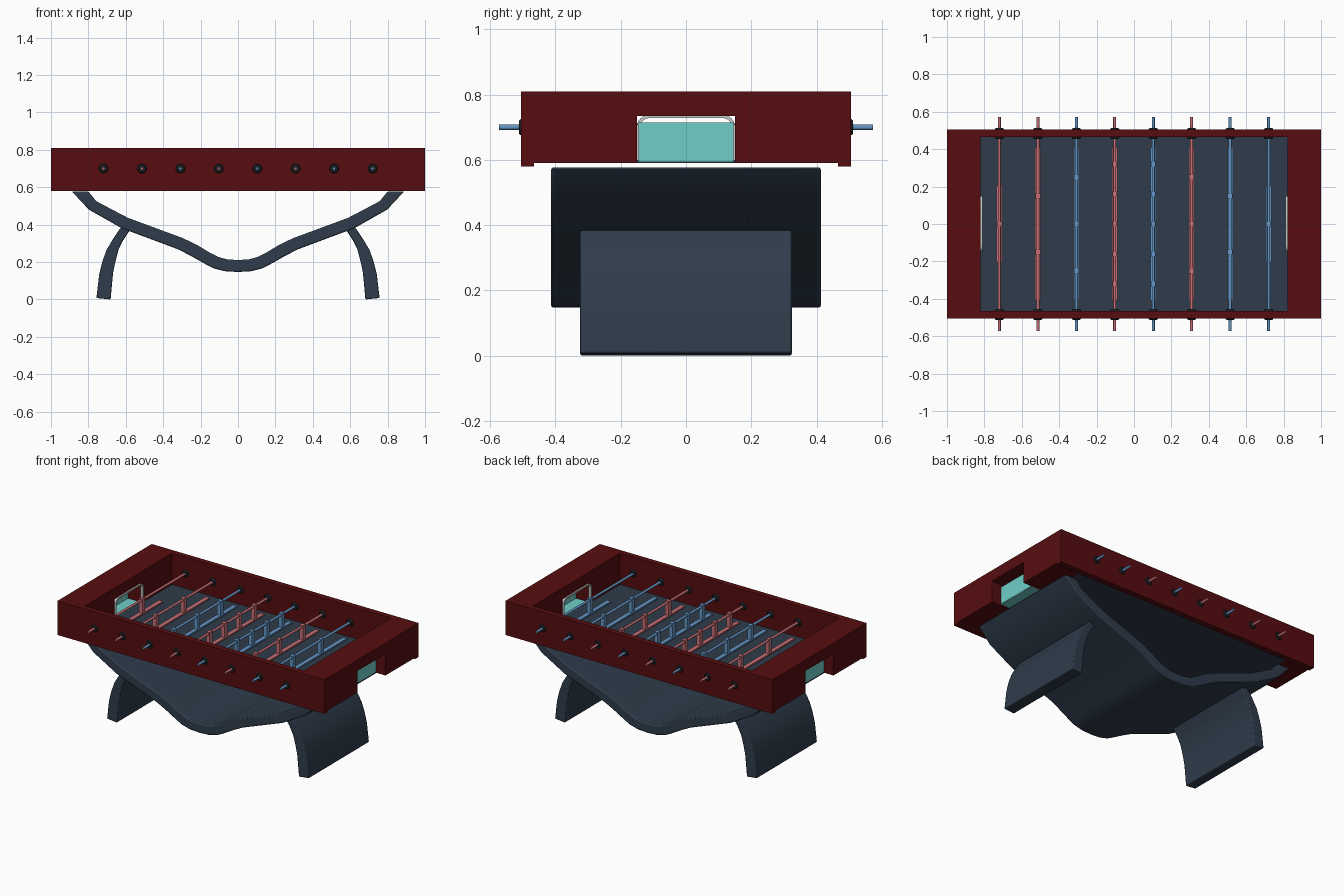
import bpy, bmesh, math
from mathutils import Matrix, Vector

if "Cube" in bpy.data.objects:
    bpy.data.objects.remove(bpy.data.objects["Cube"])


def material(name, rgb):
    m = bpy.data.materials.new(name)
    m.diffuse_color = (*rgb, 1)
    m.use_nodes = True
    m.node_tree.nodes["Principled BSDF"].inputs["Base Color"].default_value = m.diffuse_color
    return m


RED = material("dark red", (0.095, 0.004, 0.005))
SLATE = material("slate", (0.028, 0.045, 0.070))
TEAL = material("teal", (0.16, 0.62, 0.58))
PINK = material("pink", (0.58, 0.16, 0.18))
BLUE = material("blue", (0.13, 0.31, 0.58))
GREY = material("light grey", (0.60, 0.60, 0.58))
BLACK = material("near black", (0.012, 0.015, 0.019))


def finish(name, bm, mat, bevel=0, smooth=False):
    bmesh.ops.recalc_face_normals(bm, faces=bm.faces)
    me = bpy.data.meshes.new(name)
    bm.to_mesh(me)
    bm.free()
    ob = bpy.data.objects.new(name, me)
    bpy.context.collection.objects.link(ob)
    me.materials.append(mat)
    if bevel:
        b = ob.modifiers.new("bevel", "BEVEL")
        b.width, b.segments = bevel, 2
        b.limit_method, b.angle_limit = "ANGLE", math.radians(50)
    if smooth:
        bpy.ops.object.select_all(action="DESELECT")
        ob.select_set(True)
        bpy.context.view_layer.objects.active = ob
        bpy.ops.object.shade_smooth_by_angle(angle=math.radians(35))
    return ob


def add_box(bm, lo, hi):
    lo, hi = Vector(lo), Vector(hi)
    bmesh.ops.create_cube(bm, size=1, matrix=Matrix.Translation((lo + hi) / 2)
                          @ Matrix.Diagonal((*(hi - lo), 1)))


def box(name, lo, hi, mat, bevel=0):
    bm = bmesh.new()
    lo, hi = [min(p) for p in zip(lo, hi)], [max(p) for p in zip(lo, hi)]
    add_box(bm, lo, hi)
    return finish(name, bm, mat, bevel)


def add_cyl(bm, x, y0, y1, z, r0, r1, n=16):
    # cylinder running along y
    bmesh.ops.create_cone(bm, cap_ends=True, segments=n, radius1=r0, radius2=r1, depth=y1 - y0,
                          matrix=Matrix.Translation((x, (y0 + y1) / 2, z))
                          @ Matrix.Rotation(-math.pi / 2, 4, "X"))


def ribbon(name, side_a, side_b, axis, c0, c1, mat, bevel=0):
    # closed strip between two matching outlines, extruded along x or y
    bm = bmesh.new()

    def pt(p, c):
        return bm.verts.new((p[0], c, p[1]) if axis == "y" else (c, p[0], p[1]))
    rings = [[pt(a, c0), pt(b, c0), pt(b, c1), pt(a, c1)] for a, b in zip(side_a, side_b)]
    for r, s in zip(rings, rings[1:]):
        for i in range(4):
            j = (i + 1) % 4
            bm.faces.new((r[i], r[j], s[j], s[i]))
    bm.faces.new(rings[0])
    bm.faces.new(rings[-1])
    return finish(name, bm, mat, bevel, True)


def mirrored(half):
    return half + [(-x, z) for x, z in reversed(half[:-1])]


# curved trough base
lower = mirrored([(-.888, .577), (-.797, .48), (-.62, .38), (-.32, .268), (-.25, .232), (-.176, .19),
                  (-.13, .166), (-.07, .151), (0, .147)])
upper = mirrored([(-.80, .577), (-.757, .525), (-.59, .437), (-.295, .328), (-.22, .292), (-.15, .25),
                  (-.105, .227), (-.055, .214), (0, .211)])
ribbon("curved_base", lower, upper, "y", -.413, .413, SLATE, .007)

# bowed legs
outer = [(.606, .402), (.636, .372), (.672, .318), (.704, .263), (.726, .20), (.742, .136), (.757, .008)]
inner = [(.56, .408), (.575, .375), (.612, .32), (.638, .268), (.656, .20), (.668, .142), (.681, 0)]
for s, tag in ((1, "right"), (-1, "left")):
    ribbon("leg_" + tag, [(s * x, z) for x, z in outer], [(s * x, z) for x, z in inner],
           "y", -.324, .324, SLATE, .006)

# playing field
box("field", (-.83, -.466, .59), (.83, .466, .60), SLATE)

# long side rails
for s, tag in ((1, "back"), (-1, "front")):
    box("rail_" + tag, (-1, s * .465, .58), (1, s * .505, .81), RED)


# rounded-top goal outline in the y-z plane
def arch(w, top, r):
    pts = [(-w, .60)]
    for i in range(7):
        a = math.pi - i * math.pi / 12
        pts.append((-w + r + r * math.cos(a), top - r + r * math.sin(a)))
    return pts + [(-y, z) for y, z in reversed(pts)]


# end blocks and goals
for s, tag in ((1, "right"), (-1, "left")):
    for t, half in ((1, "back"), (-1, "front")):
        box(f"end_block_{tag}_{half}", (s * .82, t * .15, .59), (s, t * .465, .81), RED)
    box("goal_lintel_" + tag, (s * .82, -.15, .735), (s, .15, .81), RED)
    ribbon("goal_frame_" + tag, arch(.15, .737, .035), arch(.142, .728, .03),
           "x", s * .81, s * .83, GREY)
    # net panels: back and floor
    box("goal_back_" + tag, (s * .925, -.145, .598), (s * .932, .145, .715), TEAL)
    box("goal_floor_" + tag, (s * .83, -.145, .594), (s * .93, .145, .60), TEAL)

# rods: (x, colour, paddle half length, post positions)
goalie, two, three = [0], [-.15, .15], [-.25, 0, .25]
five = [-.32, -.16, 0, .16, .32]
rows = [(-.72, PINK, .205, goalie), (-.514, PINK, .41, two), (-.308, BLUE, .41, three),
        (-.103, PINK, .41, five), (.103, BLUE, .41, five), (.308, PINK, .41, three),
        (.514, BLUE, .41, two), (.72, BLUE, .205, goalie)]
Z = .70
for k, (x, mat, half, posts) in enumerate(rows, 1):
    bm = bmesh.new()
    add_cyl(bm, x, -.573, .573, Z, .008, .008)
    finish(f"rod_{k}", bm, mat, 0, True)

    # paddle hung from the rod by posts
    bm = bmesh.new()
    add_box(bm, (x - .014, -half, .606), (x + .014, half, .616))
    for y in posts:
        add_box(bm, (x - .013, y - .014, .612), (x + .013, y + .014, Z + .012))
    finish(f"paddle_{k}", bm, mat)

    # bushings on both faces of each rail
    bm = bmesh.new()
    for s in (-1, 1):
        for a, ra, b, rb in ((.503, .027, .512, .02), (.454, .02, .467, .027)):
            y0, r0, y1, r1 = (a, ra, b, rb) if s > 0 else (-b, rb, -a, ra)
            add_cyl(bm, x, y0, y1, Z, r0, r1)
    finish(f"bushings_{k}", bm, BLACK, 0, True)
